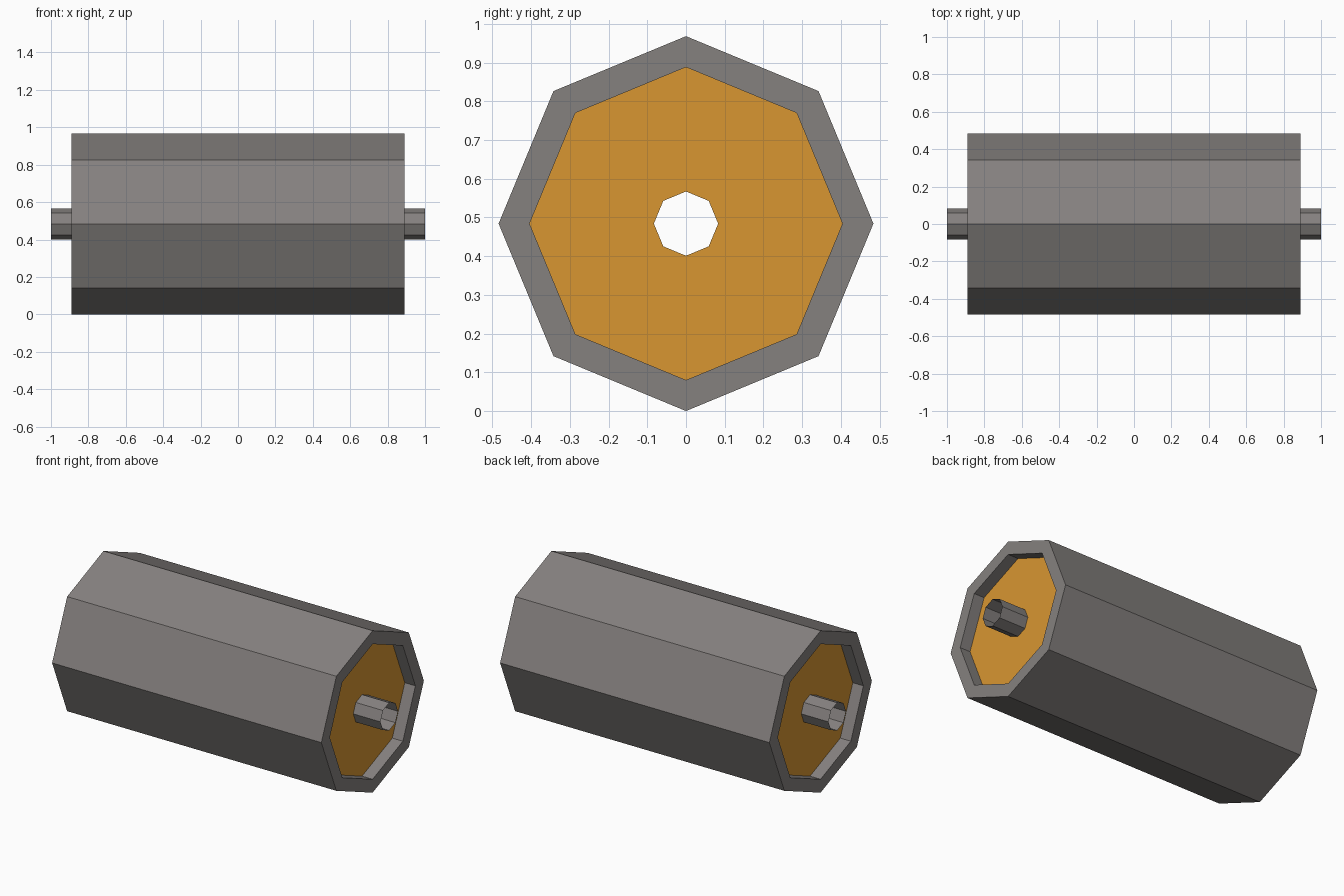
import bpy, bmesh, math

if "Cube" in bpy.data.objects:
    bpy.data.objects.remove(bpy.data.objects["Cube"])

SIDES = 8
R_OUT, R_IN, R_AXLE = 0.484, 0.404, 0.083
X_DRUM, X_CAP, X_AXLE = 0.89, 0.82, 1.0
Z_MID = R_OUT


def material(name, rgb):
    m = bpy.data.materials.new(name)
    m.diffuse_color = (*rgb, 1.0)
    m.use_nodes = True
    m.node_tree.nodes["Principled BSDF"].inputs["Base Color"].default_value = m.diffuse_color
    return m


grey = material("warm_grey", (0.235, 0.219, 0.212))
orange = material("orange", (0.69, 0.305, 0.031))


def revolve(name, profile, mat, closed=False):
    """Sweep (x, radius) points around the x axis as an eight-sided form.
    A profile running towards +x gives outward normals."""
    bm = bmesh.new()
    rings = []
    for x, r in profile:
        ring = []
        for i in range(SIDES):
            a = 2 * math.pi * i / SIDES
            ring.append(bm.verts.new((x, r * math.cos(a), r * math.sin(a))))
        rings.append(ring)
    pairs = list(zip(rings, rings[1:]))
    if closed:
        pairs.append((rings[-1], rings[0]))
    for p, q in pairs:
        for i in range(SIDES):
            j = (i + 1) % SIDES
            bm.faces.new((p[i], q[i], q[j], p[j])).normal_flip()
    bm.normal_update()
    mesh = bpy.data.meshes.new(name)
    bm.to_mesh(mesh)
    bm.free()
    mesh.materials.append(mat)
    obj = bpy.data.objects.new(name, mesh)
    obj.location.z = Z_MID
    bpy.context.collection.objects.link(obj)
    return obj


# Thick outer shell with flat rims
revolve("drum_shell", [(-X_DRUM, R_OUT), (X_DRUM, R_OUT),
                       (X_DRUM, R_IN), (-X_DRUM, R_IN)], grey, closed=True)

# Recessed end plates, open in the middle for the axle
revolve("right_end_plate", [(X_CAP, R_IN), (X_CAP, R_AXLE)], orange)
revolve("left_end_plate", [(-X_CAP, R_AXLE), (-X_CAP, R_IN)], orange)

# Open thin-walled axle tube running right through
revolve("axle_tube", [(-X_AXLE, R_AXLE), (X_AXLE, R_AXLE)], grey)
